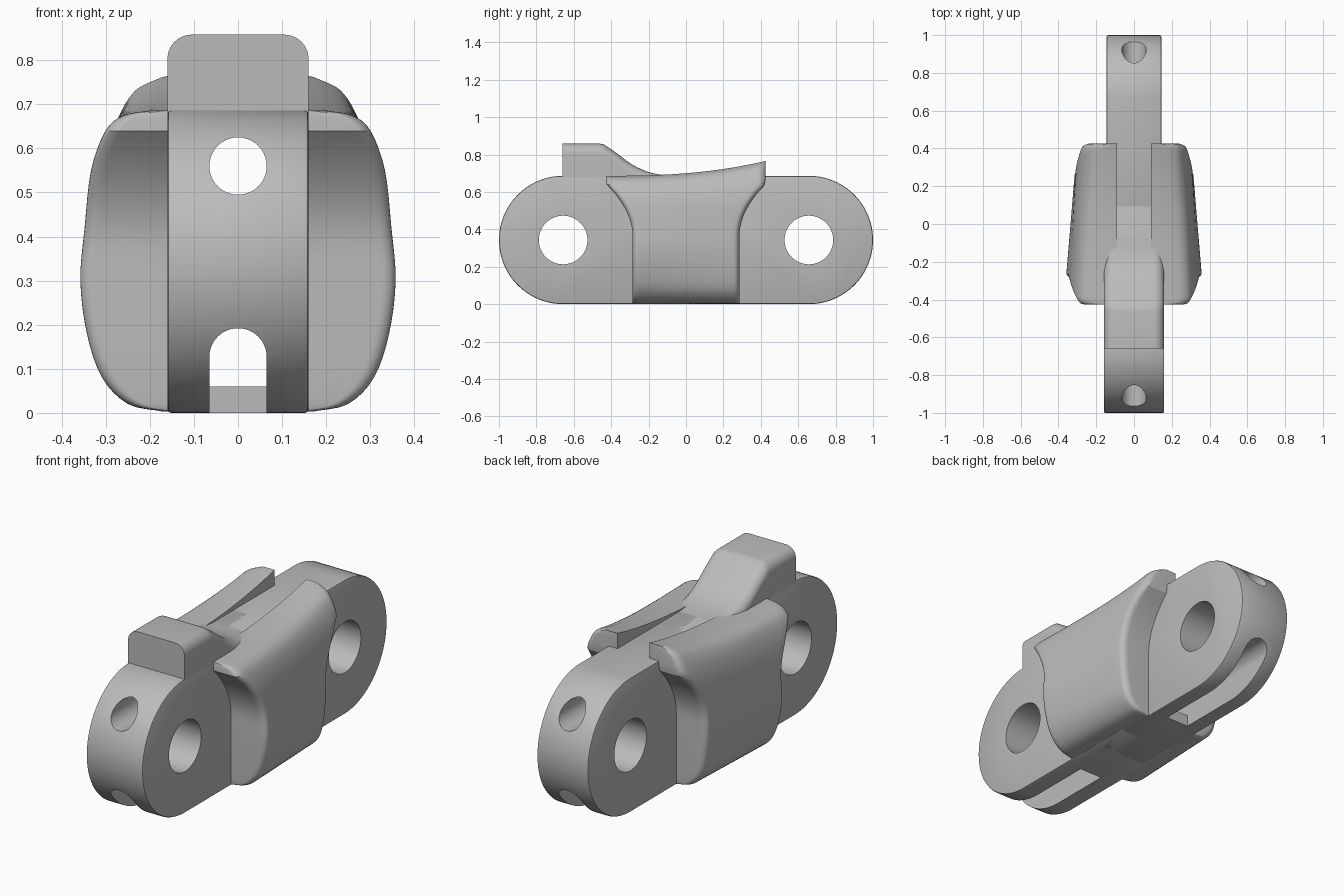
import bpy, bmesh, math
from mathutils import Vector

cube = bpy.data.objects.get("Cube")
if cube:
    bpy.data.objects.remove(cube)

steel = bpy.data.materials.new("plain grey")
steel.use_nodes = True
GREY = (0.5, 0.5, 0.5, 1)
steel.diffuse_color = GREY
steel.node_tree.nodes["Principled BSDF"].inputs["Base Color"].default_value = GREY


def make(name, bm):
    bmesh.ops.recalc_face_normals(bm, faces=bm.faces)
    mesh = bpy.data.meshes.new(name)
    bm.to_mesh(mesh)
    bm.free()
    mesh.materials.append(steel)
    obj = bpy.data.objects.new(name, mesh)
    bpy.context.collection.objects.link(obj)
    return obj


def prism(name, loop, offset):
    """Extrude a closed loop of 3D points by an offset."""
    bm = bmesh.new()
    face = bm.faces.new([bm.verts.new(p) for p in loop])
    ext = bmesh.ops.extrude_face_region(bm, geom=[face])["geom"]
    verts = [g for g in ext if isinstance(g, bmesh.types.BMVert)]
    bmesh.ops.translate(bm, verts=verts, vec=offset)
    return make(name, bm)


def loft(name, rings):
    """Skin closed rings; mirrored halves of each ring are bridged as end caps."""
    bm = bmesh.new()
    rows = [[bm.verts.new(p) for p in ring] for ring in rings]
    n = len(rows[0])
    for a, b in zip(rows, rows[1:]):
        for i in range(n):
            j = (i + 1) % n
            bm.faces.new((a[i], a[j], b[j], b[i]))
    for row in (rows[0], rows[-1]):
        for i in range(n // 2 - 1):
            bm.faces.new((row[i], row[i + 1], row[n - 2 - i], row[n - 1 - i]))
    return make(name, bm)


def smooth(points, steps):
    """Pass a rounded curve through a few points."""
    pts = [Vector(p) for p in points]
    pts = [2 * pts[0] - pts[1]] + pts + [2 * pts[-1] - pts[-2]]
    out = []
    for a, b, c, d in zip(pts, pts[1:], pts[2:], pts[3:]):
        for k in range(steps):
            t = k / steps
            out.append(b + (c - a) * t / 2 + (a - 2.5 * b + 2 * c - d / 2) * t * t
                       + (1.5 * (b - c) + (d - a) / 2) * t ** 3)
    return out + [pts[-2]]


def arc(cx, cz, r, start, end, n):
    return [(cx + r * math.cos(math.radians(start + (end - start) * k / n)),
             cz + r * math.sin(math.radians(start + (end - start) * k / n)))
            for k in range(n + 1)]


def apply(obj, mod):
    bpy.context.view_layer.objects.active = obj
    bpy.ops.object.modifier_apply(modifier=mod.name)


R, PIN_Y = 0.343, 0.657

# Cutters: cross pin holes, long upper bore, lower channel and end slots
cutters = [prism("pin_cutter", [(-0.5, y, z) for y, z in arc(side * PIN_Y, R, 0.13, 0, 360, 64)[:-1]],
                 (1, 0, 0)) for side in (-1, 1)]
cutters.append(prism("bore_cutter", [(x, -1.2, z) for x, z in arc(0, 0.56, 0.065, 0, 360, 40)[:-1]],
                     (0, 2.4, 0)))
for y0, length, floor in ((-1.2, 0.87, -0.1), (0.33, 0.87, -0.1), (-0.4, 0.8, 0.06)):
    arch = [(0.065, floor)] + arc(0, 0.127, 0.065, 0, 180, 24) + [(-0.065, floor)]
    cutters.append(prism("channel_cutter", [(x, y0, z) for x, z in arch], (0, length, 0)))

# Link body: two rounded ends, the rear one slightly narrower
parts = []
for name, side, half in (("front_link_end", -1, 0.16), ("rear_link_end", 1, 0.145)):
    outline = [(-0.1, 0)] + arc(PIN_Y, R, R, -90, 90, 48) + [(-0.1, 2 * R)]
    body = prism(name, [(-half, side * y, z) for y, z in outline], (2 * half, 0, 0))
    bev = body.modifiers.new("edge", "BEVEL")
    bev.width, bev.segments, bev.angle_limit = 0.008, 2, math.radians(60)
    apply(body, bev)
    for cutter in cutters:
        cut = body.modifiers.new("cut", "BOOLEAN")
        cut.operation, cut.solver, cut.object = "DIFFERENCE", "EXACT", cutter
        apply(body, cut)
    parts.append(body)
for cutter in cutters:
    bpy.data.objects.remove(cutter)

# Top lug: flat block sweeping down into the body
path = [(-0.66, 0.858), (-0.46, 0.858)] + [tuple(p) for p in smooth(
    [(-0.44, 0.855), (-0.37, 0.807), (-0.28, 0.742), (-0.18, 0.701), (-0.06, 0.685), (0.08, 0.683)], 5)]
rings = []
for y, top in path:
    r = 0.055
    right = [(0.16, 0.63)] + [(x, max(z, 0.631)) for x, z in arc(0.16 - r, top - r, r, 0, 90, 10)]
    rings.append([(x, y, z) for x, z in right] + [(-x, y, z) for x, z in reversed(right)])
parts.append(loft("top_lug", rings))

# Side wings: bulging cheeks that flare lengthwise toward the top
front_edge = smooth([(0.17, 0.003), (0.25, 0.02), (0.31, 0.08), (0.345, 0.18), (0.36, 0.3),
                     (0.35, 0.42), (0.335, 0.55), (0.302, 0.64), (0.26, 0.675), (0.2, 0.686)], 4)
rear_edge = smooth([(0.17, 0.003), (0.23, 0.02), (0.28, 0.08), (0.302, 0.18), (0.312, 0.3),
                    (0.31, 0.42), (0.302, 0.55), (0.275, 0.66), (0.235, 0.735), (0.18, 0.765)], 4)


def flare(z):
    u = min(max((z - 0.36) / 0.28, 0), 1)
    return 0.285 + 0.14 * u * u


ends = [0.9 + 0.1 * math.sin(math.pi / 2 * k / 6) for k in range(1, 7)]
stations = [-v for v in reversed(ends)] + [-0.9 + 0.1 * k for k in range(19)] + ends
for name, side in (("left_wing", 1), ("right_wing", -1)):
    rings = []
    for v in stations:
        s = (v + 1) / 2
        e = max((abs(v) - 0.9) / 0.1, 0)
        shrink = 0.035 * (1 - math.sqrt(max(1 - e * e, 0)))
        outer, inner = [], []
        for a, b in zip(front_edge, rear_edge):
            x = a.x + (b.x - a.x) * s - shrink
            z = a.y + (b.y - a.y) * s ** 2.5
            outer.append((side * x, v * flare(z), z))
            inner.append((side * 0.09, v * flare(z), z))
        rings.append(outer + inner[::-1])
    parts.append(loft(name, rings))

# Smooth shading with crisp edges
bpy.ops.object.select_all(action="DESELECT")
for obj in parts:
    obj.select_set(True)
bpy.context.view_layer.objects.active = parts[0]
bpy.ops.object.shade_smooth_by_angle(angle=math.radians(32))
